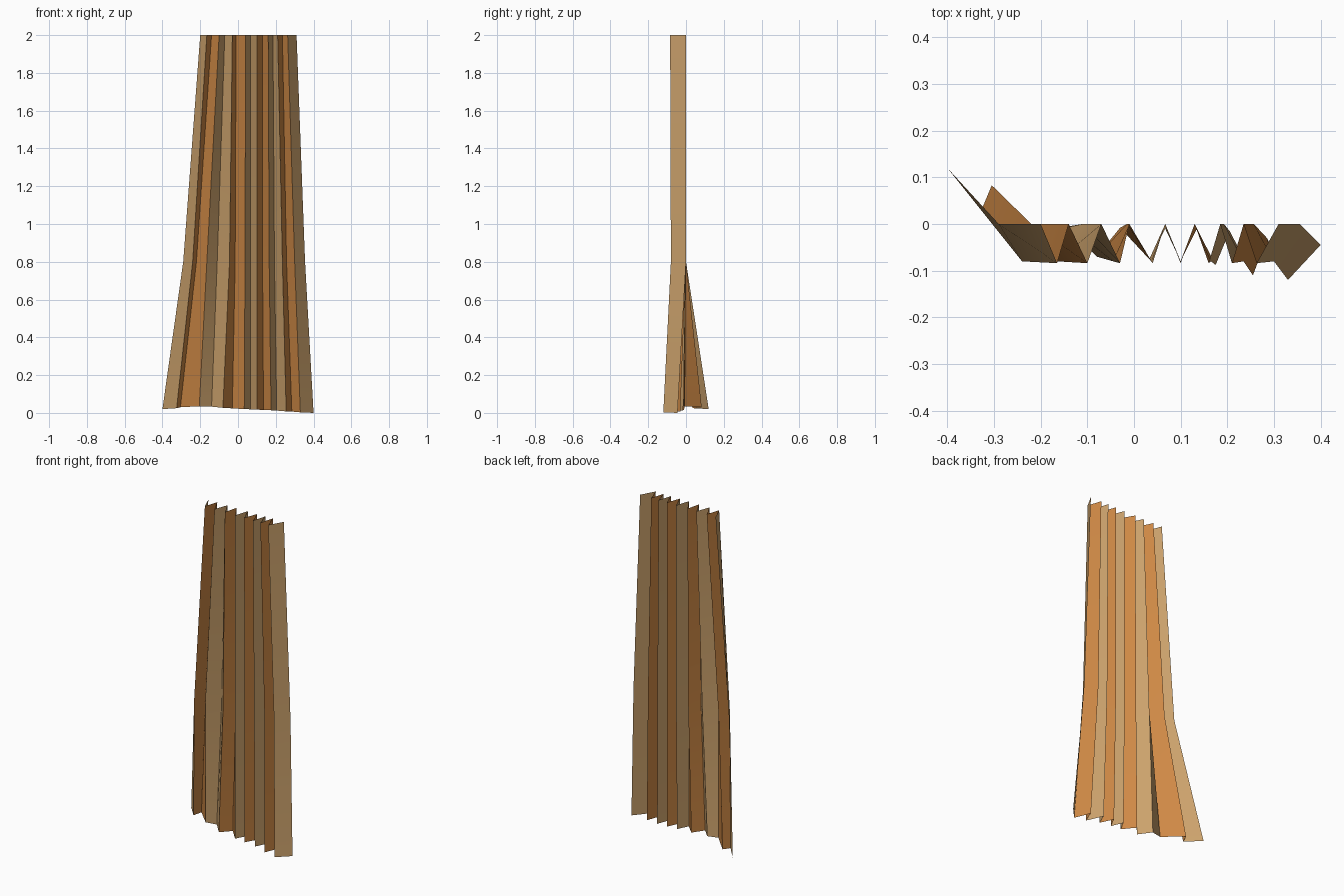
import bpy, bmesh, math

# Folds from left to right, alternating back and front creases:
# x at top, x at middle, x at hem, y at hem, z at hem
FOLDS = [
    (-0.20, -0.29, -0.40, 0.12, 0.02),
    (-0.165, -0.24, -0.325, 0.035, 0.025),
    (-0.14, -0.22, -0.305, 0.083, 0.03),
    (-0.10, -0.165, -0.205, -0.02, 0.035),
    (-0.07, -0.11, -0.14, -0.005, 0.033),
    (-0.03, -0.045, -0.08, -0.07, 0.027),
    (-0.01, -0.015, -0.03, -0.008, 0.024),
    (0.04, 0.037, 0.033, -0.075, 0.02),
    (0.067, 0.067, 0.067, -0.01, 0.019),
    (0.10, 0.10, 0.10, -0.08, 0.017),
    (0.13, 0.13, 0.135, -0.01, 0.016),
    (0.16, 0.165, 0.175, -0.088, 0.014),
    (0.185, 0.193, 0.205, -0.015, 0.012),
    (0.21, 0.235, 0.255, -0.11, 0.008),
    (0.235, 0.257, 0.285, -0.03, 0.007),
    (0.263, 0.30, 0.33, -0.12, 0.003),
    (0.31, 0.355, 0.40, -0.045, 0.0),
]


def make_material(name, color):
    mat = bpy.data.materials.new(name)
    mat.diffuse_color = color
    return mat


# Pleated curtain sheet: three rows, hem, middle bend and top
bm = bmesh.new()
columns = []
for i, (xt, xm, xb, yb, zb) in enumerate(FOLDS):
    front = i % 2
    columns.append([
        bm.verts.new((xb, yb, zb)),
        bm.verts.new((xm, -0.08 * front, 0.8)),
        bm.verts.new((xt, -0.084 * front, 2.0)),
    ])

# Stripe colour changes at every front crease
for i, (a, b) in enumerate(zip(columns, columns[1:])):
    for r in range(2):
        face = bm.faces.new((a[r], b[r], b[r + 1], a[r + 1]))
        face.material_index = ((i + 1) // 2) % 2

mesh = bpy.data.meshes.new("curtain")
bm.to_mesh(mesh)
bm.free()
mesh.materials.append(make_material("tan_cloth", (0.60, 0.36, 0.15, 1)))
mesh.materials.append(make_material("orange_cloth", (0.62, 0.25, 0.06, 1)))

curtain = bpy.data.objects.new("curtain", mesh)
bpy.context.collection.objects.link(curtain)
bpy.context.view_layer.objects.active = curtain
curtain.select_set(True)
bpy.ops.object.shade_smooth_by_angle(angle=math.radians(30))
